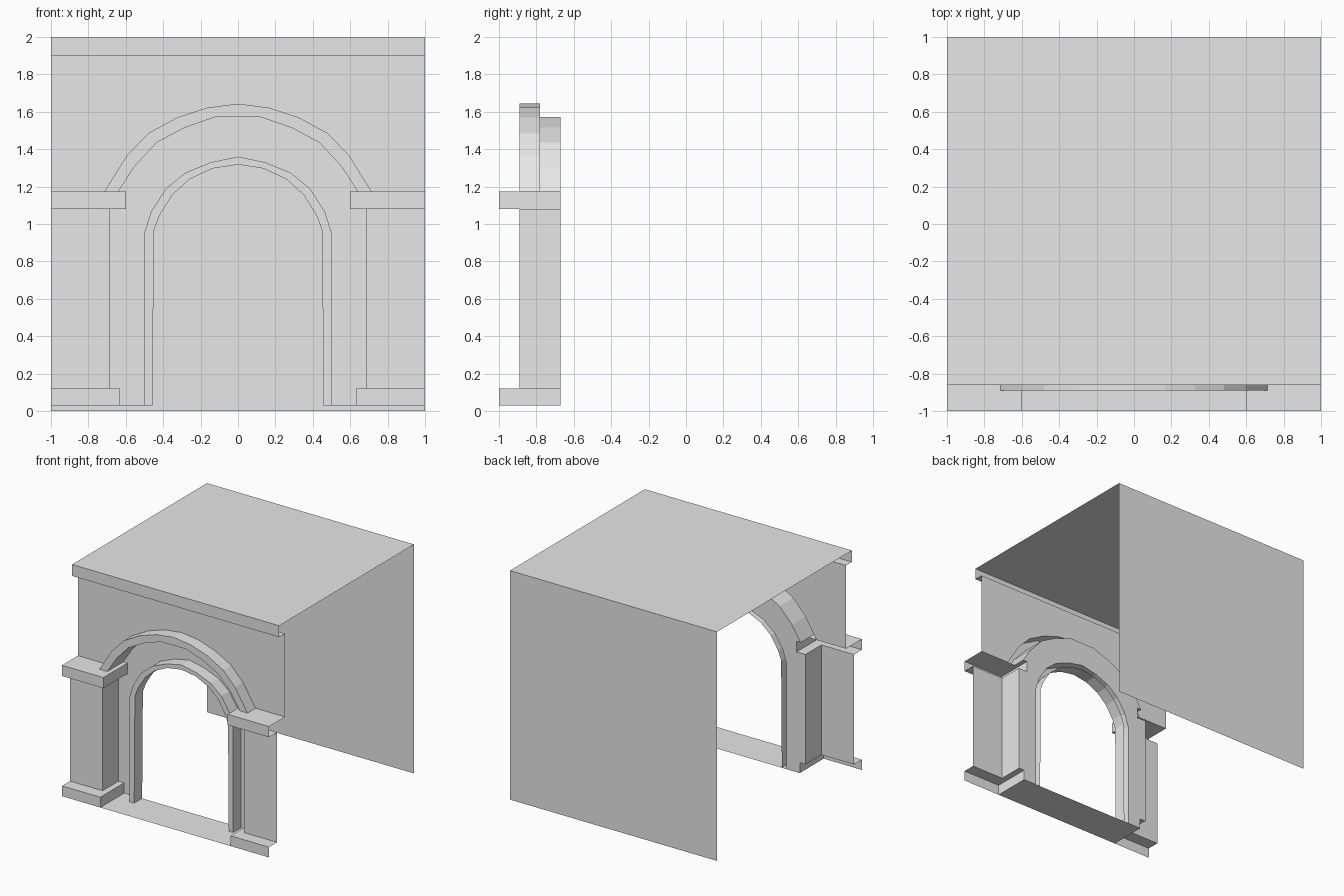
import bpy

cube = bpy.data.objects.get("Cube")
if cube:
    bpy.data.objects.remove(cube, do_unlink=True)

stone = bpy.data.materials.new("plain_grey")
stone.use_nodes = True
GREY = (0.8, 0.8, 0.8, 1.0)
stone.diffuse_color = GREY
stone.node_tree.nodes["Principled BSDF"].inputs["Base Color"].default_value = GREY

# Depth layers, front to back
FRONT, ARCH, CORNICE, WALL, RECESS, BACK = -1.0, -0.89, -0.86, -0.78, -0.67, 1.0
# Heights
SILL, BASE_TOP, CAP_LOW, CAP_TOP, SOFFIT, TOP = 0.03, 0.12, 1.08, 1.173, 1.9, 2.0


def make(name, verts, faces):
    """Half-model sheet (x >= 0), mirrored across the centre."""
    mesh = bpy.data.meshes.new(name)
    mesh.from_pydata(verts, [], faces)
    mesh.materials.append(stone)
    obj = bpy.data.objects.new(name, mesh)
    bpy.context.collection.objects.link(obj)
    mirror = obj.modifiers.new("mirror", "MIRROR")
    mirror.merge_threshold = 0.0005
    return obj


def loft(name, rings):
    """Join successive open rings of equal length with quads."""
    n = len(rings[0])
    verts = [p for ring in rings for p in ring]
    faces = [(r * n + i, r * n + i + 1, (r + 1) * n + i + 1, (r + 1) * n + i)
             for r in range(len(rings) - 1) for i in range(n - 1)]
    return make(name, verts, faces)


def at_y(path, y):
    return [(x, y, z) for x, z in path]


def at_z(path, z):
    return [(x, y, z) for x, y in path]


def across(profile):
    """Extrude a (y, z) profile from the centre to the side edge."""
    return [[(x, y, z) for y, z in profile] for x in (0, 1)]


def panel(name, path, y):
    return make(name, at_y(path, y), [tuple(range(len(path)))])


# Half outlines of the arches in the front plane, from springing to crown
arch_outer = [(0.715, CAP_TOP), (0.595, 1.365), (0.48, 1.485), (0.325, 1.57), (0.165, 1.622), (0, 1.643)]
arch_inner = [(0.64, CAP_TOP), (0.555, 1.305), (0.435, 1.435), (0.285, 1.515), (0.12, 1.572), (0, 1.572)]
door_outer = [(0.5, SILL), (0.5, 0.955), (0.465, 1.065), (0.385, 1.19), (0.28, 1.275), (0.145, 1.33), (0, 1.36)]
door_inner = [(0.457, SILL), (0.45, 0.965), (0.42, 1.045), (0.35, 1.157), (0.258, 1.24), (0.135, 1.297), (0, 1.318)]

# Shell: rear wall, roof with cornice, threshold
loft("back_wall", across([(BACK, 0), (BACK, TOP)]))
loft("roof_and_cornice", across([(BACK, TOP), (CORNICE, TOP), (CORNICE, SOFFIT), (WALL, SOFFIT)]))
sill = [[(x, y, SILL) for y in (RECESS, FRONT)] for x in (0, 0.63)]
loft("door_sill", sill)

# Wall above the arch, and the recessed wall around the doorway
panel("upper_wall", arch_outer + [(0, SOFFIT), (1, SOFFIT), (1, CAP_TOP)], WALL)
sides = [(0.63, SILL), (0.63, BASE_TOP), (0.685, BASE_TOP), (0.685, CAP_LOW), (0.6, CAP_LOW), (0.6, CAP_TOP)]
panel("recess_wall", sides + arch_inner + door_outer[::-1], RECESS)

# Projecting arch and door frame, both open behind
loft("arch_moulding", [at_y(arch_outer, WALL), at_y(arch_outer, ARCH),
                       at_y(arch_inner, ARCH), at_y(arch_inner, RECESS)])
loft("door_frame", [at_y(door_outer, RECESS), at_y(door_outer, WALL),
                    at_y(door_inner, WALL), at_y(door_inner, RECESS)])


# Pillars: corner paths in plan, stacked by height
def corner(x, front, back=RECESS):
    return [(x, back), (x, front), (1, front)]


foot, shaft, cap = corner(0.63, FRONT), corner(0.685, ARCH), corner(0.6, FRONT)
cap_seat = corner(0.64, WALL)
loft("pillar_base", [at_z(foot, SILL), at_z(foot, BASE_TOP), at_z(shaft, BASE_TOP)])
loft("pillar_shaft", [at_z(shaft, BASE_TOP), at_z(shaft, CAP_LOW)])
loft("pillar_cap", [at_z(shaft, CAP_LOW), at_z(cap, CAP_LOW), at_z(cap, CAP_TOP), at_z(cap_seat, CAP_TOP)])
